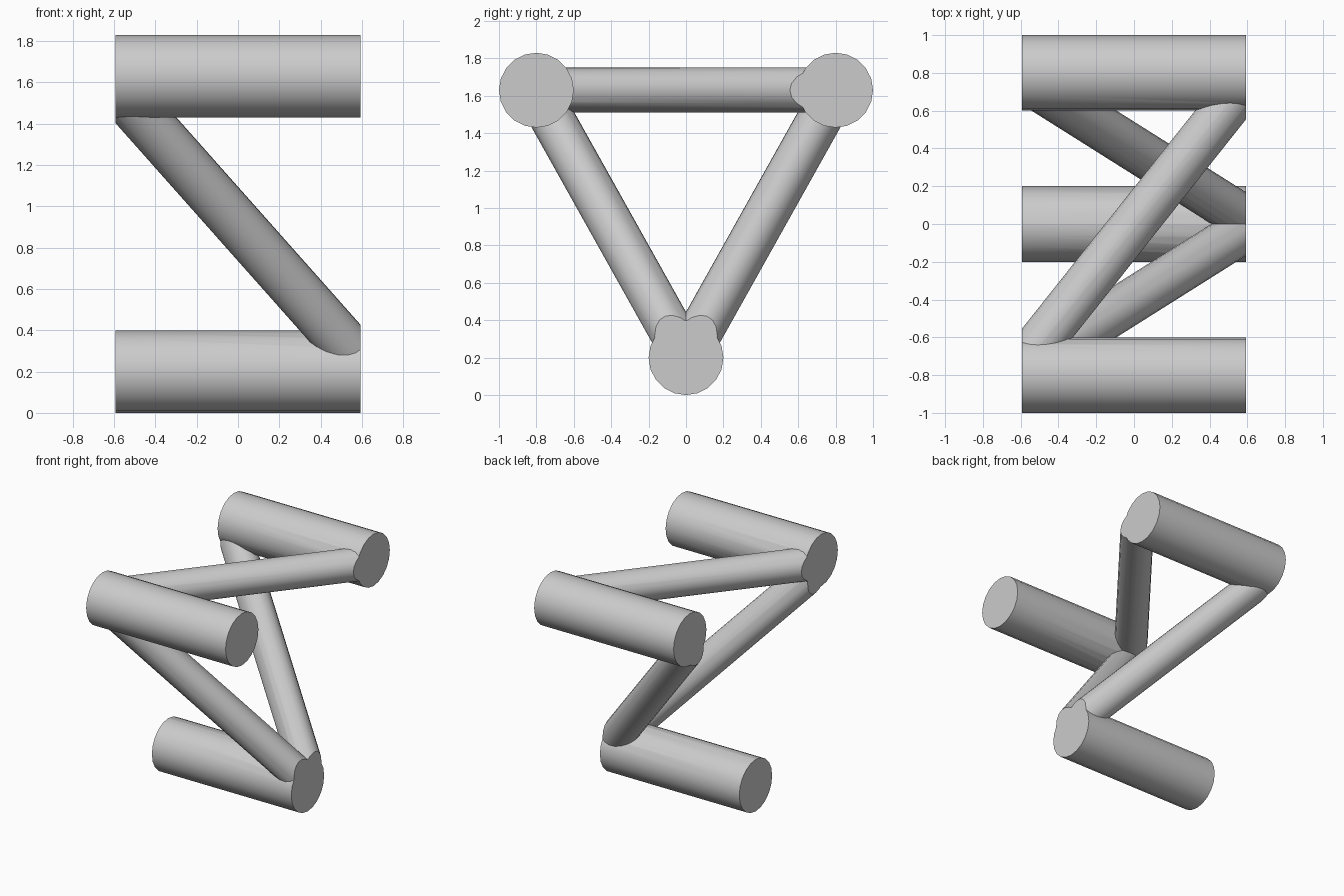
import bpy
import math
from mathutils import Vector

cube = bpy.data.objects.get("Cube")
if cube:
    bpy.data.objects.remove(cube, do_unlink=True)

HALF = 0.594          # half length of the frame
REACH = 0.635         # where the brace axes meet the chord axes
CHORD_R, BRACE_R = 0.2, 0.12
FRONT, BACK, BOTTOM = (-0.8, 1.63), (0.8, 1.63), (0, 0.2)

grey = bpy.data.materials.new("light grey")
grey.use_nodes = True
colour = (0.6, 0.6, 0.6, 1)
grey.diffuse_color = colour
grey.node_tree.nodes["Principled BSDF"].inputs["Base Color"].default_value = colour


def tube(name, start, end, radius):
    """Closed round bar between two points."""
    start, end = Vector(start), Vector(end)
    axis = end - start
    bpy.ops.mesh.primitive_cylinder_add(vertices=20, radius=radius, depth=axis.length,
                                        location=(start + end) / 2)
    bar = bpy.context.object
    bar.name = name
    bar.rotation_euler = axis.to_track_quat('Z', 'Y').to_euler()
    bar.data.materials.append(grey)
    return bar


def combine(target, other, operation):
    """Apply a boolean and remove the operand."""
    bpy.context.view_layer.update()
    mod = target.modifiers.new(operation.lower(), 'BOOLEAN')
    mod.operation = operation
    mod.solver = 'EXACT'
    mod.object = other
    bpy.ops.object.select_all(action='DESELECT')
    target.select_set(True)
    bpy.context.view_layer.objects.active = target
    bpy.ops.object.modifier_apply(modifier=mod.name)
    bpy.data.objects.remove(other, do_unlink=True)


# Three parallel chords, left overlong until the ends are trimmed
chords = [tube(name, (-1, *centre), (1, *centre), CHORD_R)
          for name, centre in (("front_chord", FRONT), ("back_chord", BACK),
                               ("bottom_chord", BOTTOM))]

# Three diagonal braces, each running from the right end to the left end
braces = [tube(name, (-REACH, *a), (REACH, *b), BRACE_R)
          for name, a, b in (("top_brace", FRONT, BACK), ("front_brace", FRONT, BOTTOM),
                             ("back_brace", BACK, BOTTOM))]

# Weld the bars into one frame
frame = chords[0]
frame.name = "truss_frame"
for bar in chords[1:] + braces:
    combine(frame, bar, 'UNION')

# Trim both ends flat
bpy.ops.mesh.primitive_cube_add(size=2, location=(0, 0, 1))
trim = bpy.context.object
trim.name = "end_trim"
trim.hide_render = True
trim.scale = (HALF, 2, 2)
trim.data.materials.append(grey)
combine(frame, trim, 'INTERSECT')

bpy.ops.object.transform_apply(location=True, rotation=True, scale=True)
bpy.ops.object.shade_smooth_by_angle(angle=math.radians(30))
